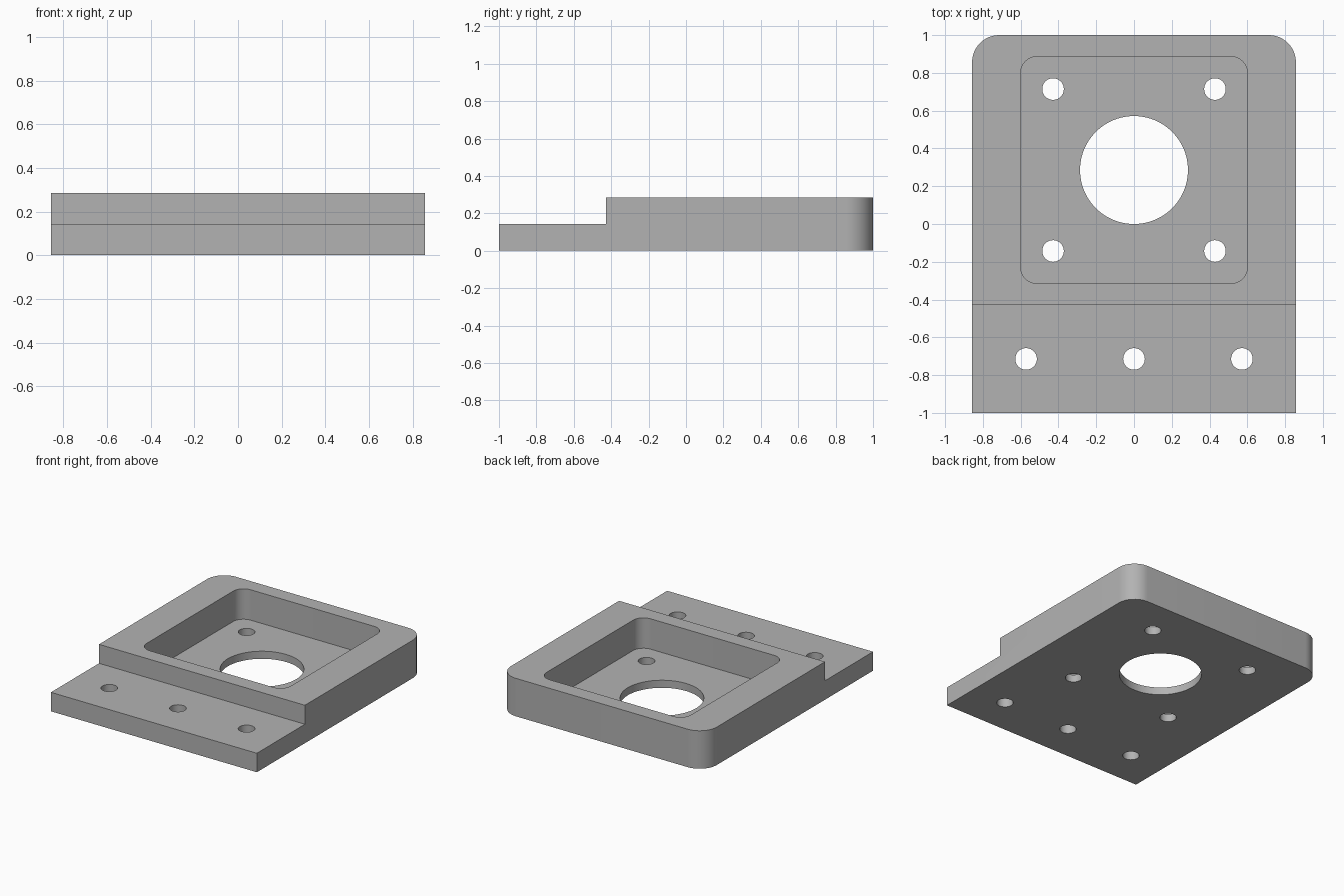
import bpy
import bmesh
from math import cos, sin, pi, radians

if "Cube" in bpy.data.objects:
    bpy.data.objects.remove(bpy.data.objects["Cube"], do_unlink=True)

MM = 2 / 70  # the plate is laid out in millimetres, 70 long

grey = bpy.data.materials.new("plain_grey")
grey.use_nodes = True
colour = (0.45, 0.45, 0.45, 1)
grey.diffuse_color = colour
grey.node_tree.nodes["Principled BSDF"].inputs["Base Color"].default_value = colour


def prism(name, outline, z0, z1):
    """Extrude a flat outline in millimetres from z0 to z1."""
    bm = bmesh.new()
    face = bm.faces.new([bm.verts.new((x * MM, y * MM, z0 * MM)) for x, y in outline])
    top = bmesh.ops.extrude_face_region(bm, geom=[face])["geom"]
    moved = [v for v in top if isinstance(v, bmesh.types.BMVert)]
    bmesh.ops.translate(bm, verts=moved, vec=(0, 0, (z1 - z0) * MM))
    bmesh.ops.recalc_face_normals(bm, faces=bm.faces)
    mesh = bpy.data.meshes.new(name)
    bm.to_mesh(mesh)
    bm.free()
    mesh.materials.append(grey)
    obj = bpy.data.objects.new(name, mesh)
    bpy.context.collection.objects.link(obj)
    return obj


def rounded_box(x, y0, y1, back, front, steps=12):
    """Outline of a rectangle with its own back and front corner radius."""
    points = []
    for i, (sx, y, r, sy) in enumerate([(1, y1, back, 1), (-1, y1, back, 1),
                                        (-1, y0, front, -1), (1, y0, front, -1)]):
        if not r:
            points.append((sx * x, y))
            continue
        for k in range(steps + 1):
            a = (i + k / steps) * pi / 2
            points.append((sx * (x - r) + r * cos(a), y - sy * r + r * sin(a)))
    return points


def circle(x, y, r, steps):
    return [(x + r * cos(2 * pi * k / steps), y + r * sin(2 * pi * k / steps))
            for k in range(steps)]


def cut(body, cutter):
    mod = body.modifiers.new("cut", "BOOLEAN")
    mod.operation = "DIFFERENCE"
    mod.solver = "EXACT"
    mod.object = cutter
    cutter.hide_render = True
    bpy.context.view_layer.objects.active = body
    bpy.ops.object.modifier_apply(modifier=mod.name)
    bpy.data.objects.remove(cutter, do_unlink=True)


# Plate with rounded back corners
plate = prism("mounting_plate", rounded_box(30, -35, 35, 5, 0), 0, 10)

# Lower front flange
cut(plate, prism("flange_step", rounded_box(40, -50, -15, 0, 0), 5, 20))

# Square pocket, open at the top
cut(plate, prism("pocket", rounded_box(21, -11, 31, 3, 3), 2, 20))

# Central bore and screw holes
cut(plate, prism("bore", circle(0, 10, 10, 96), -5, 20))
screws = [(sx * 15, 10 + sy * 15) for sx in (-1, 1) for sy in (-1, 1)]
screws += [(x, -25) for x in (-20, 0, 20)]
for x, y in screws:
    cut(plate, prism("screw_hole", circle(x, y, 2, 40), -5, 20))

# Smooth curved walls, sharp edges
bpy.ops.object.select_all(action="DESELECT")
plate.select_set(True)
bpy.context.view_layer.objects.active = plate
bpy.ops.object.shade_smooth_by_angle(angle=radians(30))
